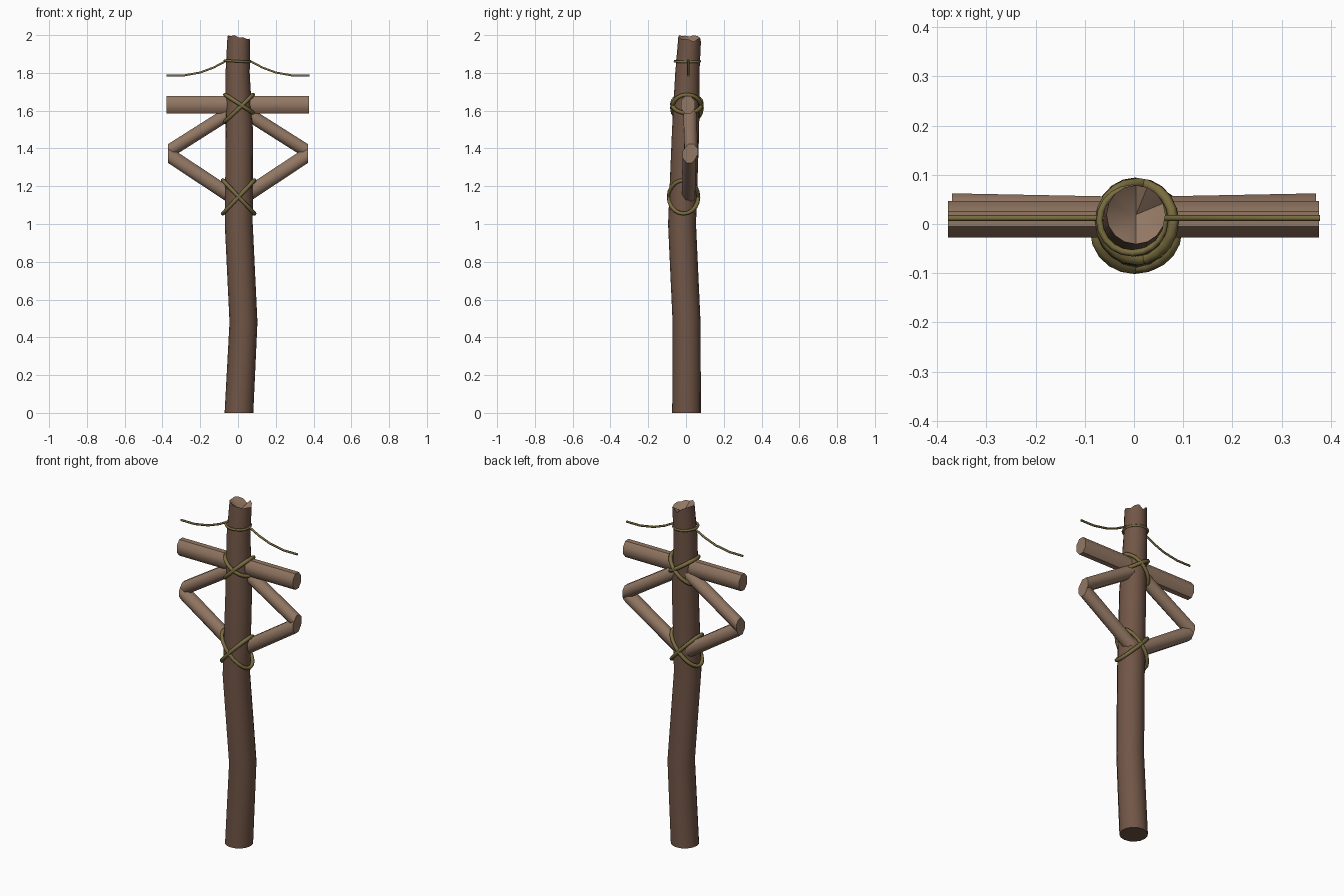
import bpy, bmesh, math
from mathutils import Vector, Matrix

if "Cube" in bpy.data.objects:
    bpy.data.objects.remove(bpy.data.objects["Cube"])


def material(name, rgb):
    m = bpy.data.materials.new(name)
    m.diffuse_color = (*rgb, 1)
    m.use_nodes = True
    m.node_tree.nodes["Principled BSDF"].inputs["Base Color"].default_value = m.diffuse_color
    return m


BARK = material("bark", (0.165, 0.092, 0.062))
WOOD = material("bare_wood", (0.29, 0.185, 0.125))
ROPE = material("rope", (0.19, 0.15, 0.05))


def finish(bm, name, mats, angle=50):
    bmesh.ops.recalc_face_normals(bm, faces=bm.faces)
    me = bpy.data.meshes.new(name)
    bm.to_mesh(me)
    bm.free()
    for m in mats:
        me.materials.append(m)
    ob = bpy.data.objects.new(name, me)
    bpy.context.collection.objects.link(ob)
    bpy.ops.object.select_all(action='DESELECT')
    ob.select_set(True)
    bpy.context.view_layer.objects.active = ob
    bpy.ops.object.shade_smooth_by_angle(angle=math.radians(angle))
    return ob


def bridge(bm, a, b):
    n = len(a)
    for i in range(n):
        bm.faces.new((a[i], a[(i + 1) % n], b[(i + 1) % n], b[i]))


# Crooked pole with a splintered, hollowed top
def pole():
    bm = bmesh.new()
    n = 16
    sections = [(0.005, 0.003, 0, 0.076), (0.029, 0.003, 0.48, 0.074),
                (0.004, -0.021, 1.0, 0.074), (0.007, -0.002, 1.5, 0.072),
                (-0.002, 0.007, 1.8, 0.064), (0.004, 0.019, 1.975, 0.06)]
    jag = [0, -0.01, 0.005, 0.012, -0.012, 0.01, 0.02, 0.024,
           0.018, 0.022, 0.02, 0.025, 0.012, 0.014, 0.004, 0.006]
    rings = []
    for k, (x, y, z, r) in enumerate(sections):
        top = k == len(sections) - 1
        rings.append([bm.verts.new((x + r * math.cos(i * math.tau / n),
                                    y + r * math.sin(i * math.tau / n),
                                    z + (jag[i] if top else 0))) for i in range(n)])
    for a, b in zip(rings, rings[1:]):
        bridge(bm, a, b)
    bm.faces.new(rings[0])
    tip = bm.verts.new((0.004, 0.019, 1.945))
    for i in range(n):
        f = bm.faces.new((rings[-1][i], rings[-1][(i + 1) % n], tip))
        f.material_index = 1
    finish(bm, "pole", [BARK, WOOD], 40)


# Octagonal bar whose ends are cut in the vertical plane
def bar(name, p0, p1, ry, rz):
    bm = bmesh.new()
    rings = []
    for p in (p0, p1):
        rings.append([bm.verts.new((p[0],
                                    p[1] + ry * 1.06 * math.cos((i + .5) * math.tau / 8),
                                    p[2] + rz * 1.06 * math.sin((i + .5) * math.tau / 8)))
                      for i in range(8)])
    bridge(bm, *rings)
    for r in rings:
        bm.faces.new(r)
    finish(bm, name, [WOOD])


# Rope tube swept along points
def rope(name, pts, radius, closed=False):
    cu = bpy.data.curves.new(name, 'CURVE')
    cu.dimensions = '3D'
    cu.bevel_depth = radius
    cu.bevel_resolution = 1
    cu.use_fill_caps = True
    sp = cu.splines.new('POLY')
    sp.points.add(len(pts) - 1)
    for q, p in zip(sp.points, pts):
        q.co = (*p, 1)
    sp.use_cyclic_u = closed
    sp.use_smooth = True
    cu.materials.append(ROPE)
    ob = bpy.data.objects.new(name, cu)
    bpy.context.collection.objects.link(ob)


# Tilted rope loop, given its left and right ends in the front view
def loop(name, left, right, y, ry, radius):
    cx, cz = (left[0] + right[0]) / 2, (left[1] + right[1]) / 2
    dx, dz = (right[0] - left[0]) / 2, (right[1] - left[1]) / 2
    pts = []
    for i in range(20):
        a = i * math.tau / 20
        pts.append((cx + dx * math.cos(a), y + ry * math.sin(a), cz + dz * math.cos(a)))
    rope(name, pts, radius, True)


pole()
bar("crossbeam", (-0.378, 0.01, 1.631), (0.376, 0.01, 1.631), 0.038, 0.048)
for side, s in (("left", -1), ("right", 1)):
    bar("upper_brace_" + side, (s * 0.37, 0.027, 1.382), (s * 0.01, 0.02, 1.61), 0.036, 0.042)
    bar("lower_brace_" + side, (s * 0.37, 0.018, 1.368), (s * 0.01, 0.012, 1.13), 0.036, 0.046)

# Crossed lashings
loop("upper_lashing_a", (-0.07, 1.54), (0.08, 1.685), 0.005, 0.079, 0.011)
loop("upper_lashing_b", (-0.068, 1.685), (0.08, 1.588), 0.005, 0.079, 0.011)
loop("lower_lashing_a", (-0.08, 1.055), (0.087, 1.232), -0.013, 0.078, 0.011)
loop("lower_lashing_b", (-0.08, 1.232), (0.087, 1.055), -0.013, 0.078, 0.011)

# Top tie and drooping lines
loop("top_tie", (-0.07, 1.865), (0.063, 1.858), 0.007, 0.066, 0.007)
for side, s in (("left", -1), ("right", 1)):
    rope("line_" + side, [(s * x, 0.012, z) for x, z in
                          ((0.06, 1.865), (0.13, 1.828), (0.20, 1.802),
                           (0.29, 1.786), (0.378, 1.786))], 0.006)
